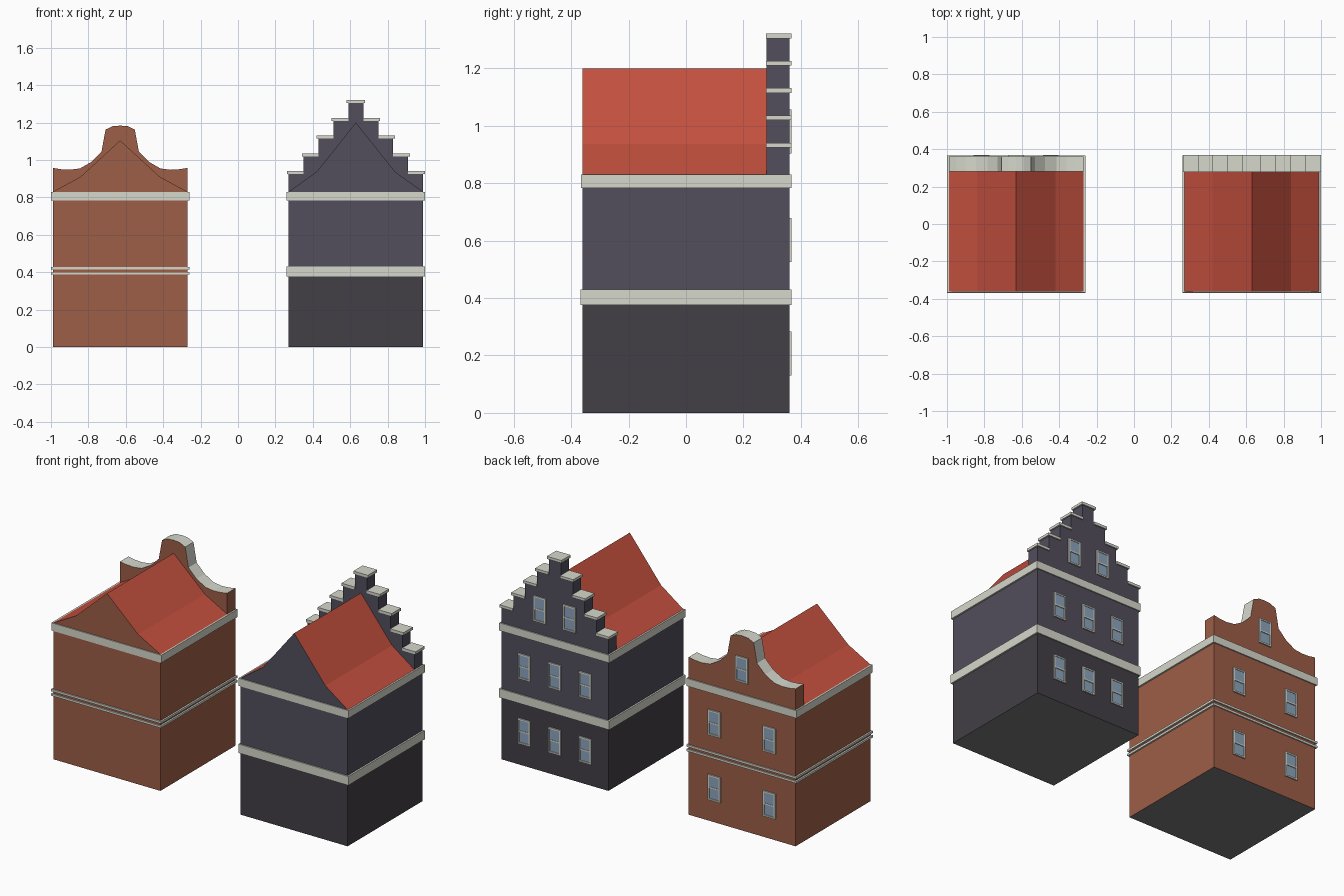
import bpy, bmesh

if "Cube" in bpy.data.objects:
    bpy.data.objects.remove(bpy.data.objects["Cube"])


def mat(name, rgb):
    m = bpy.data.materials.new(name)
    lin = [((c / 255 + 0.055) / 1.055) ** 2.4 for c in rgb]
    m.diffuse_color = (*lin, 1)
    m.use_nodes = True
    m.node_tree.nodes["Principled BSDF"].inputs["Base Color"].default_value = m.diffuse_color
    return m


BRICK = mat("brick", (158, 94, 72))
DARK = mat("dark_brick", (66, 62, 70))
SLATE = mat("slate_brick", (82, 78, 92))
ROOF = mat("red_tile", (196, 80, 62))
STONE = mat("pale_stone", (214, 216, 204))
GLASS = mat("glass", (140, 165, 190))
UNDER = mat("underside_grey", (120, 120, 120))


def finish(name, bm, mats):
    bmesh.ops.recalc_face_normals(bm, faces=bm.faces)
    for f in bm.faces:
        if f.normal.z < -0.9 and f.calc_center_median().z < 0.001:
            f.material_index = len(mats)
    me = bpy.data.meshes.new(name)
    bm.to_mesh(me)
    bm.free()
    for m in mats + [UNDER]:
        me.materials.append(m)
    ob = bpy.data.objects.new(name, me)
    bpy.context.collection.objects.link(ob)
    return ob


def add_box(bm, x0, x1, y0, y1, z0, z1, mi=0):
    v = [bm.verts.new((x, y, z)) for z in (z0, z1)
         for x, y in ((x0, y0), (x1, y0), (x1, y1), (x0, y1))]
    for q in ((3, 2, 1, 0), (4, 5, 6, 7), (0, 1, 5, 4),
              (1, 2, 6, 5), (2, 3, 7, 6), (3, 0, 4, 7)):
        bm.faces.new([v[i] for i in q]).material_index = mi


def box(name, cx, hw, y0, y1, z0, z1, m):
    bm = bmesh.new()
    add_box(bm, cx - hw, cx + hw, y0, y1, z0, z1)
    return finish(name, bm, [m])


def prism(name, cx, half, y0, y1, base, end_mat, top_mat):
    """Extrude a mirrored (offset, z) outline along y; its top gets top_mat."""
    top = [(-x, z) for x, z in half] + [(x, z) for x, z in half[-2::-1]]
    w = half[0][0]
    pts = ([(-w, base)] if half[0][1] > base else []) + top
    pts += [(w, base)] if half[0][1] > base else []
    bm = bmesh.new()
    a = [bm.verts.new((cx + x, y0, z)) for x, z in pts]
    b = [bm.verts.new((cx + x, y1, z)) for x, z in pts]
    bm.faces.new(a)
    bm.faces.new(b[::-1])
    n = len(pts)
    for i in range(n):
        j = (i + 1) % n
        f = bm.faces.new((a[i], a[j], b[j], b[i]))
        if abs(pts[i][0] - pts[j][0]) > 1e-6 and max(pts[i][1], pts[j][1]) > base:
            f.material_index = 1
    return finish(name, bm, [end_mat, top_mat])


def window(name, cx, cz):
    """Sash window on the street side (+y)."""
    w, h, t = 0.042, 0.077, 0.009
    bm = bmesh.new()
    for s in (-1, 1):
        xa, xb = sorted((cx + s * w, cx + s * (w - t)))
        add_box(bm, xa, xb, 0.35, 0.368, cz - h, cz + h)
        za, zb = sorted((cz + s * h, cz + s * (h - t)))
        add_box(bm, cx - w + t, cx + w - t, 0.35, 0.368, za, zb)
    add_box(bm, cx - w + t, cx + w - t, 0.35, 0.367, cz - 0.004, cz + 0.004)
    add_box(bm, cx - w + t, cx + w - t, 0.35, 0.362, cz - h + t, cz - 0.004, 1)
    add_box(bm, cx - w + t, cx + w - t, 0.35, 0.365, cz + 0.004, cz + h - t, 1)
    return finish(name, bm, [STONE, GLASS])


H = 0.36       # half width of a house
EAVE = 0.83
GY = 0.281     # inner face of the gable walls


def house(tag, cx, low, up, ridge, kink, bands, columns, attic):
    # walls
    box(tag + "_ground_floor", cx, H, -H, H, 0, 0.40, low)
    box(tag + "_upper_floor", cx, H, -H, H, 0.40, 0.81, up)
    # stone bands
    for i, (z0, z1) in enumerate(bands):
        box(f"{tag}_floor_band_{i}", cx, 0.37, -0.368, 0.367, z0, z1, STONE)
    box(tag + "_eave_band", cx, 0.37, -0.366, 0.367, 0.783, EAVE, STONE)
    # bell-cast roof
    prism(tag + "_roof", cx, [(H, EAVE), (0.21, kink), (0, ridge)],
          -H, GY, EAVE, up, ROOF)
    # windows
    for r, (z, xs) in enumerate(((0.207, columns), (0.602, columns), (0.98, attic))):
        for c, x in enumerate(xs):
            window(f"{tag}_window_{r}_{c}", cx + x, z)


house("brick_house", -0.63, BRICK, BRICK, 1.105, 0.912,
      [(0.387, 0.4), (0.414, 0.427)], (-0.185, 0.185), (0,))
house("dark_house", 0.63, DARK, SLATE, 1.2, 0.937,
      [(0.376, 0.43)], (-0.205, 0, 0.205), (-0.1, 0.1))

# curved bell gable with stone coping
prism("bell_gable", -0.63,
      [(H, 0.958), (0.32, 0.951), (0.27, 0.948), (0.215, 0.955), (0.154, 0.99),
       (0.1, 1.044), (0.078, 1.163), (0.04, 1.181), (0, 1.184)],
      GY, H, EAVE, BRICK, STONE)

# stepped gable with a capstone on each step
bm = bmesh.new()
z = EAVE
for i in range(5):
    hw, top = H - 0.08 * i, 0.925 + 0.095 * i
    box(f"gable_step_{i}", 0.63, hw, GY, H, z, top, SLATE)
    inner = hw - 0.08 if i < 4 else 0
    for s in (-1, 1):
        xa, xb = sorted((0.63 + s * inner, 0.63 + s * (hw + 0.009)))
        add_box(bm, xa, xb, GY - 0.002, 0.368, top, top + 0.016)
    z = top
finish("capstones", bm, [STONE])
